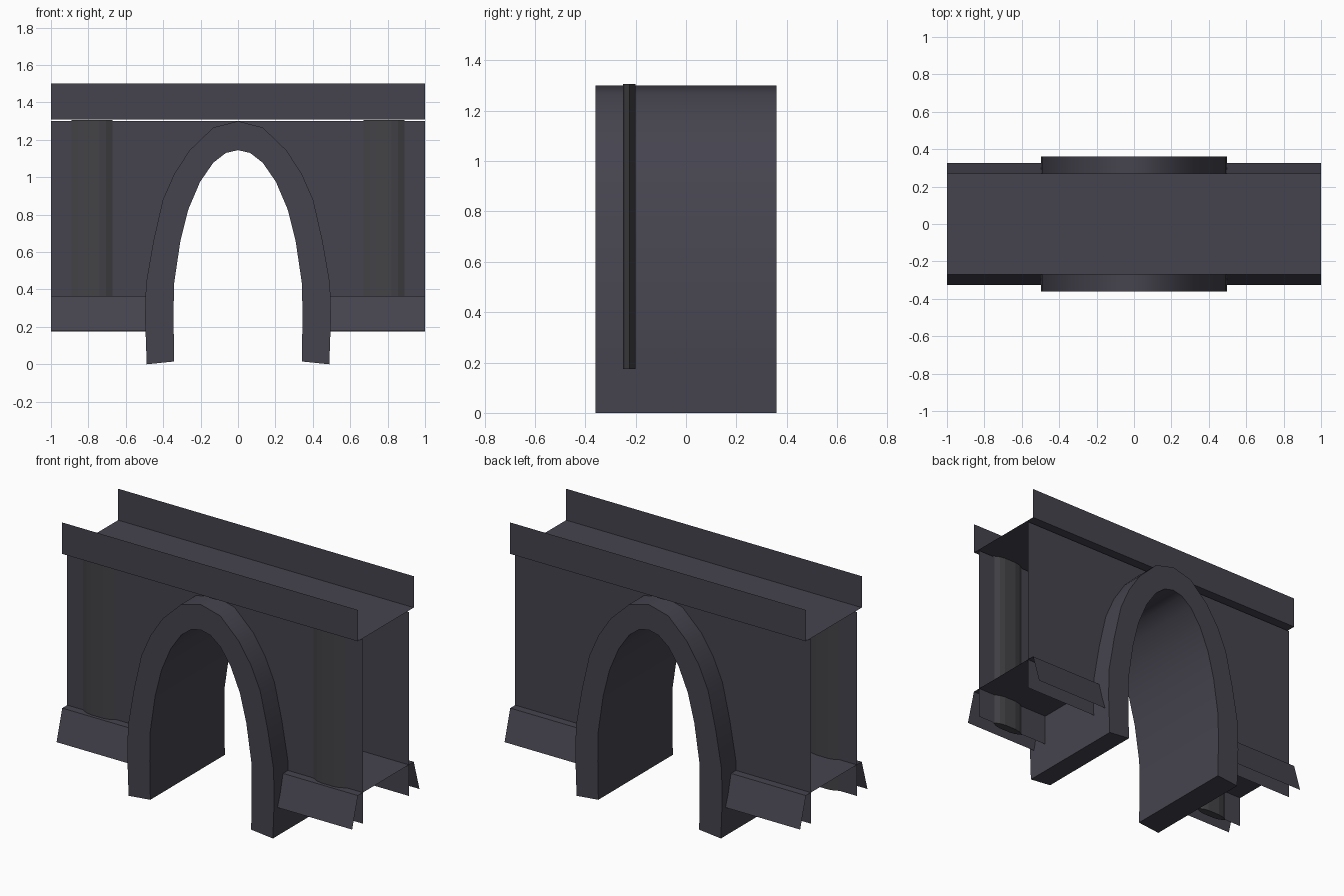
import bpy, bmesh, math

if "Cube" in bpy.data.objects:
    bpy.data.objects.remove(bpy.data.objects["Cube"])

def material(name, rgb):
    m = bpy.data.materials.new(name)
    m.diffuse_color = (*rgb, 1)
    m.use_nodes = True
    m.node_tree.nodes["Principled BSDF"].inputs["Base Color"].default_value = m.diffuse_color
    return m

STONE = material("dark slate stone", (0.060, 0.057, 0.076))
PILLAR = material("dark grey stone", (0.056, 0.056, 0.064))

def make(name, verts, faces, mat=STONE, closed=False):
    me = bpy.data.meshes.new(name)
    me.from_pydata(verts, [], faces)
    if closed:
        bm = bmesh.new()
        bm.from_mesh(me)
        bmesh.ops.recalc_face_normals(bm, faces=bm.faces)
        bm.to_mesh(me)
        bm.free()
    me.materials.append(mat)
    ob = bpy.data.objects.new(name, me)
    bpy.context.collection.objects.link(ob)
    return ob

def sheet_along_x(name, profile, x0, x1):
    """Extrude an open (y, z) profile along x as a thin folded sheet."""
    n = len(profile)
    verts = [(x, y, z) for x in (x0, x1) for y, z in profile]
    faces = [(i, n + i, n + i + 1, i + 1) for i in range(n - 1)]
    return make(name, verts, faces)

# Arch half curves (x, z), crown to foot
inner = [(0, 1.145), (.065, 1.13), (.133, 1.077), (.203, .975), (.265, .83),
         (.308, .66), (.342, .43), (.345, .25), (.341, .015)]
outer = [(0, 1.30), (.132, 1.266), (.258, 1.145), (.34, 1.02), (.402, .88),
         (.452, .66), (.492, .43), (.497, .25), (.488, 0)]

def full(half):
    return [(-x, z) for x, z in half[:0:-1]] + half

# Arch ring: solid band running right through the bridge
I, O = full(inner), full(outer)
n = len(I)
D = 0.36
verts = [(x, y, z) for y in (-D, D) for c in (I, O) for x, z in c]
faces = []
for i in range(n - 1):
    a, b, c, d = i, n + i, 2 * n + i, 3 * n + i
    faces += [(a, a + 1, b + 1, b), (c, d, d + 1, c + 1),
              (a, c, c + 1, a + 1), (b, b + 1, d + 1, d)]
for i in (0, n - 1):
    faces.append((i, n + i, 3 * n + i, 2 * n + i))
arch = make("arch_ring", verts, faces, closed=True)
bpy.context.view_layer.objects.active = arch
arch.select_set(True)
bpy.ops.object.shade_smooth_by_angle(angle=math.radians(35))
arch.select_set(False)

# Side walls: thin sheets whose opening is hidden inside the arch ring
mid = [((a + c) / 2, (b + d) / 2) for (a, b), (c, d) in zip(inner, outer)]
mid = [p for p in mid if p[1] > .2] + [(.42, .175)]
outline = [(1, .175), (1, 1.30), (-1, 1.30), (-1, .175)] + full(mid)
for name, y in (("front_wall", -.222), ("back_wall", .222)):
    loop = list(range(len(outline)))
    if y < 0:
        pts = [(x, y, z) for x, z in outline[::1]]
    else:
        pts = [(x, y, z) for x, z in outline]
    # anticlockwise seen from the front faces -y
    make(name, pts, [loop if y < 0 else loop[::-1]])

# Deck with upright parapets
sheet_along_x("deck_and_parapets",
              [(-.27, 1.5), (-.27, 1.308), (.27, 1.308), (.27, 1.5)], -1, 1)

# Ledges with sloping skirts either side of the arch
ledge = [(-.325, .178), (-.27, .365), (.27, .365), (.325, .178)]
sheet_along_x("left_ledge", ledge, -1, -.42)
sheet_along_x("right_ledge", ledge, .42, 1)

# Shallow pilasters in the front wall
half = [(.11, 0), (.075, .018), (.04, .025)]
top = half + [(-x, y) for x, y in half[::-1]]
ring = top + [(x, -y) for x, y in top[::-1][1:-1]]
k = len(ring)
for name, cx in (("left_pilaster", -.78), ("right_pilaster", .78)):
    verts = [(cx + x, -.225 + y, z) for z in (.175, 1.305) for x, y in ring]
    faces = [(i, (i + 1) % k, k + (i + 1) % k, k + i) for i in range(k)]
    faces += [tuple(range(k)), tuple(range(k, 2 * k))]
    make(name, verts, faces, PILLAR, closed=True)
